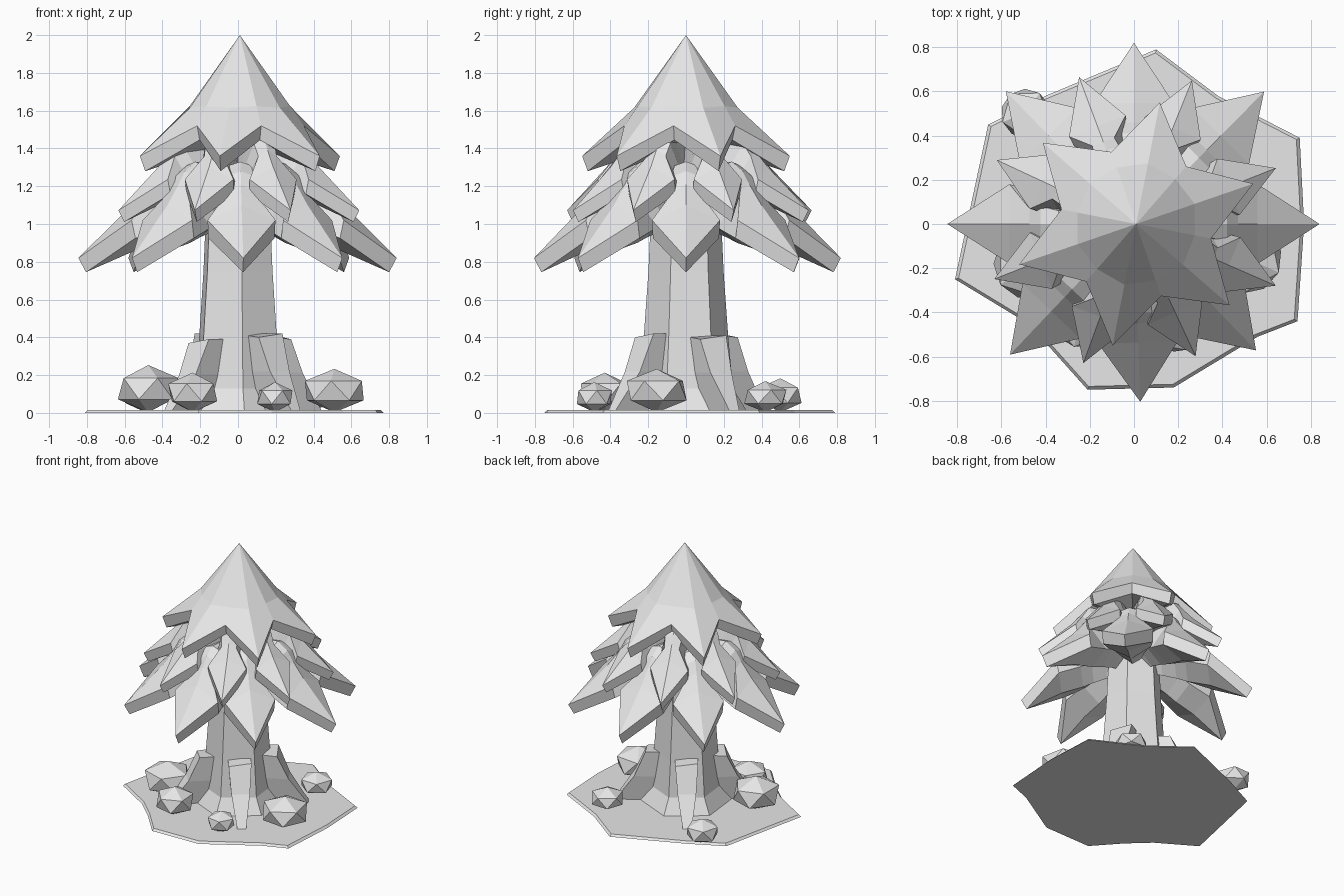
import bpy, bmesh, math
from mathutils import Matrix, Vector

cube = bpy.data.objects.get("Cube")
if cube:
    bpy.data.objects.remove(cube, do_unlink=True)

clay = bpy.data.materials.new("pale_grey")
clay.use_nodes = True
colour = (0.8, 0.8, 0.8, 1)
clay.diffuse_color = colour
clay.node_tree.nodes["Principled BSDF"].inputs["Base Color"].default_value = colour


def finish(name, bm):
    """Clean the mesh and add it to the scene with flat faces."""
    bmesh.ops.remove_doubles(bm, verts=bm.verts, dist=0.0005)
    bmesh.ops.recalc_face_normals(bm, faces=bm.faces)
    mesh = bpy.data.meshes.new(name)
    bm.to_mesh(mesh)
    bm.free()
    mesh.materials.append(clay)
    obj = bpy.data.objects.new(name, mesh)
    bpy.context.collection.objects.link(obj)
    return obj


def loft(name, rings, matrix=Matrix()):
    """Skin a row of equal-length point rings and close both ends."""
    bm = bmesh.new()
    rows = [[bm.verts.new(matrix @ Vector(p)) for p in ring] for ring in rings]
    n = len(rows[0])
    for a, b in zip(rows, rows[1:]):
        for i in range(n):
            j = (i + 1) % n
            bm.faces.new((a[i], a[j], b[j], b[i]))
    bm.faces.new(rows[0])
    bm.faces.new(rows[-1])
    return finish(name, bm)


def polar(r, angle, z):
    return (r * math.cos(angle), r * math.sin(angle), z)


def turn(degrees):
    return Matrix.Rotation(math.radians(degrees), 4, "Z")


# Ground slab with a sloping rim
outline = [(0.10, 0.79), (0.38, 0.58), (0.75, 0.39), (0.77, 0), (0.74, -0.44),
           (0.56, -0.51), (0.18, -0.74), (-0.21, -0.75), (-0.38, -0.56),
           (-0.53, -0.42), (-0.81, -0.25), (-0.66, 0.45), (-0.40, 0.58)]
loft("ground", [[(x * s, y * s, z) for x, y in outline]
                for s, z in ((1, 0), (0.98, 0.016))])

# Six-sided trunk flaring at the foot
trunk = [(0.33, 0), (0.25, 0.13), (0.225, 0.4), (0.2, 0.75), (0.19, 0.97), (0.14, 1.45)]
loft("trunk", [[polar(r, math.radians(36 + 60 * i), z) for i in range(6)]
               for r, z in trunk])

# Buttress roots: inner radius, outer radius, half width, share of the height
root = [(0.08, 0.28, 0.08, 1), (0.08, 0.36, 0.065, 0.52), (0.08, 0.50, 0.03, 0.02)]
for k, (angle, height) in enumerate(((-52, 0.42), (31, 0.41), (126, 0.42), (222, 0.39))):
    rings = [[(a, -w, z * height), (b, -w, z * height - 0.02 * (z == 1)),
              (b, w, z * height), (a, w, z * height)] for a, b, w, z in root]
    loft(f"root_{k + 1}", rings, turn(angle))

# Leaf sections: top radius, half width, ridge z, edge z, then the same underneath
leaf = [(0.84, 0, 0.82, 0.82, 0.80, 0, 0.745, 0.745),
        (0.56, 0.18, 1.10, 1.02, 0.54, 0.175, 0.925, 0.86),
        (0.47, 0.07, 1.21, 1.17, 0.38, 0.15, 0.98, 0.90),
        (0.42, 0.08, 1.28, 1.25, 0.30, 0.13, 1.02, 0.93),
        (0.34, 0.06, 1.33, 1.31, 0.20, 0.10, 1.04, 0.96),
        (0.10, 0.06, 1.31, 1.29, 0.10, 0.07, 1.06, 0.98)]


def leaf_ring(r, w, ridge, edge, rb, wb, low_edge, low_mid):
    return [(r, 0, ridge), (r, w, edge), (rb, wb, low_edge),
            (rb, 0, low_mid), (rb, -wb, low_edge), (r, -w, edge)]


# Two tiers of eight leaves: width scale, height scale, lift, then angle and reach
tiers = {
    "lower": (1, 1, 0, ((0, 0.84), (45.5, 0.84), (90, 0.82), (134, 0.835),
                        (180, 0.845), (226.5, 0.815), (272, 0.805), (314, 0.795))),
    "middle": (0.76, 0.82, 0.4, ((21.5, 0.69), (68, 0.70), (110.5, 0.71), (155, 0.685),
                                 (201.5, 0.68), (250, 0.67), (295, 0.66), (336.5, 0.70))),
}
for tier, (width, tall, lift, places) in tiers.items():
    for k, (angle, reach) in enumerate(places):
        place = (Matrix.Translation((0, 0, lift)) @ turn(angle)
                 @ Matrix.Diagonal((reach / 0.84, width, tall, 1)))
        loft(f"{tier}_leaf_{k + 1}", [leaf_ring(*s) for s in leaf], place)

# Six-pointed cap: radius and height at the points, then at the valleys
cap = [(0, 2.0, 0, 2.0), (0.28, 1.615, 0.27, 1.625), (0.56, 1.36, 0.345, 1.52),
       (0.53, 1.28, 0.325, 1.445), (0.1, 1.42, 0.1, 1.42)]
rings = []
for rp, zp, rv, zv in cap:
    rings.append([polar(rv if i % 2 else rp, math.radians(19 + 30 * i), zv if i % 2 else zp)
                  for i in range(12)])
loft("treetop", rings, Matrix.Translation((0.01, 0, 0)))

# Faceted rocks: x, y, radius, height
rocks = [(-0.475, -0.18, 0.18, 0.25), (-0.24, -0.43, 0.145, 0.21), (0.195, -0.485, 0.105, 0.16),
         (0.51, -0.155, 0.178, 0.23), (0.38, 0.42, 0.125, 0.165), (-0.49, 0.5, 0.125, 0.18)]
for k, (x, y, r, h) in enumerate(rocks):
    bm = bmesh.new()
    place = (Matrix.Translation((x, y, h / 2 + 0.003)) @ turn(40 * k)
             @ Matrix.Diagonal((r, r, h / 2, 1)))
    bmesh.ops.create_icosphere(bm, subdivisions=1, radius=1, matrix=place)
    finish(f"rock_{k + 1}", bm)
